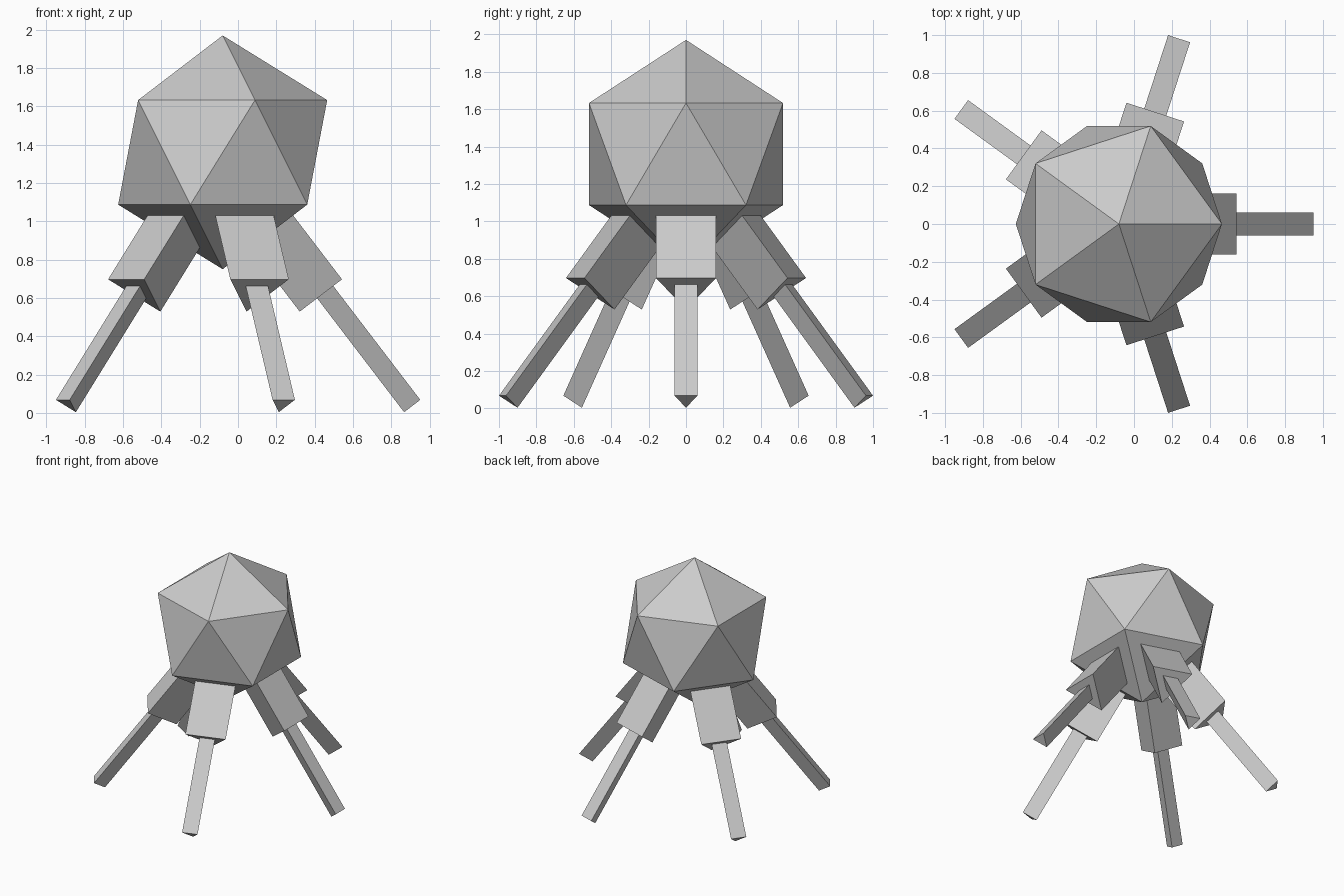
import bpy, bmesh
from mathutils import Vector

if "Cube" in bpy.data.objects:
    bpy.data.objects.remove(bpy.data.objects["Cube"])

RADIUS = 0.61
CENTRE = Vector((-0.08, 0, 1.36))


def grow(bm, face, scale, length):
    """Inset a face towards its centre, then extrude it along its normal; return the end face."""
    normal, mid = face.normal.copy(), face.calc_center_median()
    inset = bmesh.ops.extrude_discrete_faces(bm, faces=[face])["faces"][0]
    for v in inset.verts:
        v.co = mid + (v.co - mid) * scale
    end = bmesh.ops.extrude_discrete_faces(bm, faces=[inset])["faces"][0]
    bmesh.ops.translate(bm, verts=end.verts, vec=normal * length)
    end.normal_update()
    return end


# Icosahedron body
bm = bmesh.new()
bmesh.ops.create_icosphere(bm, subdivisions=1, radius=RADIUS)
bm.normal_update()

# Five telescopic triangular legs grown from the lowest faces
for face in [f for f in bm.faces if f.normal.z < -0.6]:
    thigh_end = grow(bm, face, 0.5, 0.42)
    grow(bm, thigh_end, 0.382, 0.748)

bmesh.ops.translate(bm, verts=bm.verts, vec=CENTRE)
bmesh.ops.recalc_face_normals(bm, faces=bm.faces)

mesh = bpy.data.meshes.new("body_with_five_legs")
bm.to_mesh(mesh)
bm.free()
bpy.context.collection.objects.link(bpy.data.objects.new("body_with_five_legs", mesh))
